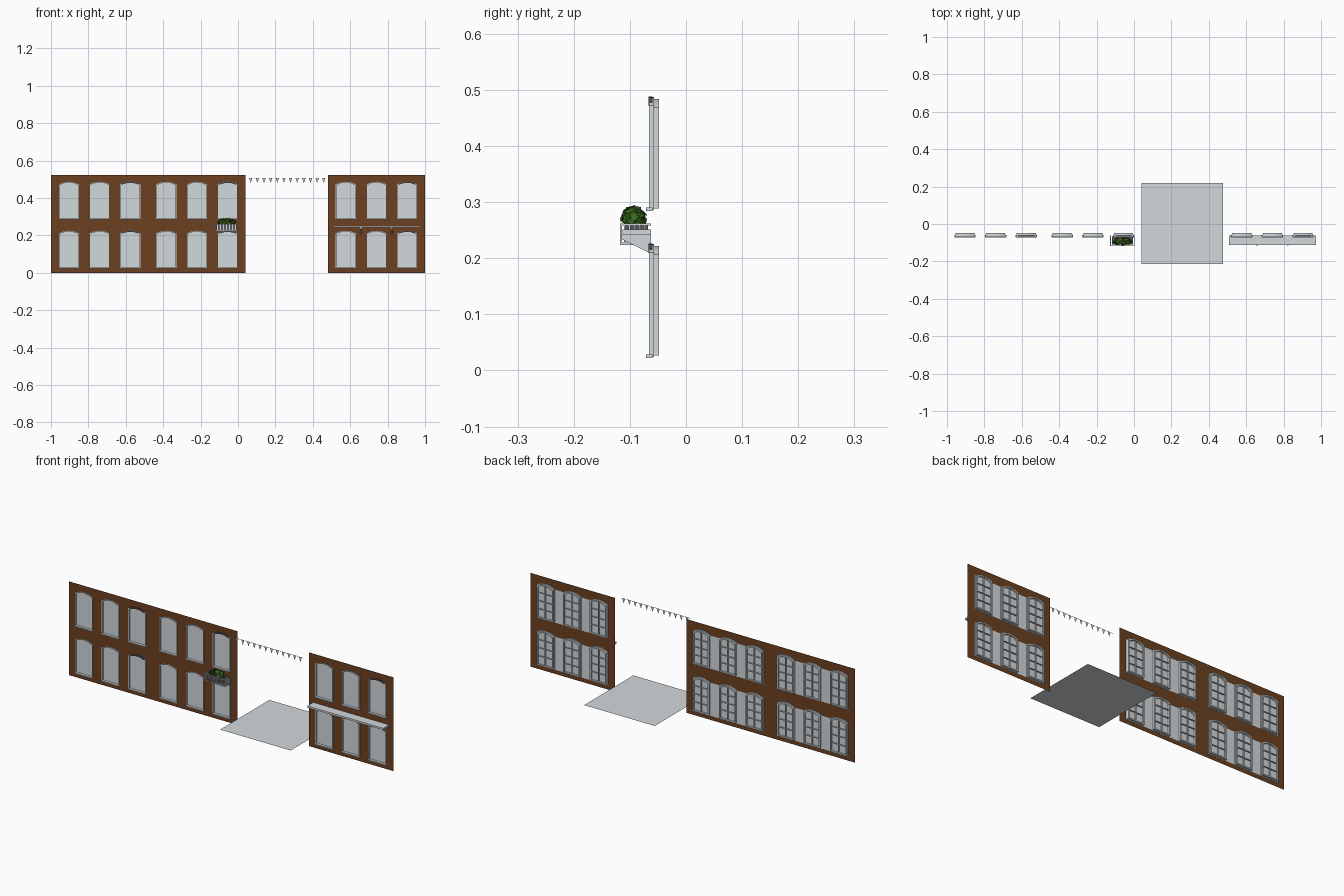
import bpy, bmesh, math, random
from mathutils import Vector, Matrix

if "Cube" in bpy.data.objects:
    bpy.data.objects.remove(bpy.data.objects["Cube"])
random.seed(4)

def mat(name, c):
    m = bpy.data.materials.new(name)
    m.diffuse_color = (*c, 1)
    m.use_nodes = True
    m.node_tree.nodes["Principled BSDF"].inputs["Base Color"].default_value = m.diffuse_color
    return m

BRICK = mat("brick_brown", (0.15, 0.052, 0.014))
LIGHT = mat("pale_grey", (0.65, 0.69, 0.71))
FRAME = mat("frame_grey", (0.52, 0.55, 0.57))
DARK = mat("dark_grey", (0.10, 0.10, 0.11))
LEAF = mat("leaf_green", (0.04, 0.16, 0.012))
LEAF2 = mat("dark_leaf_green", (0.03, 0.10, 0.01))
BLOOM = mat("dull_red", (0.13, 0.03, 0.03))

Y = -0.066   # front of the window frames
W = -0.061   # wall sheet

def finish(name, bm, *mats, normals=True):
    if normals:
        bmesh.ops.recalc_face_normals(bm, faces=bm.faces)
    me = bpy.data.meshes.new(name)
    bm.to_mesh(me)
    bm.free()
    for m in mats:
        me.materials.append(m)
    ob = bpy.data.objects.new(name, me)
    bpy.context.collection.objects.link(ob)
    return ob

def box(bm, x0, x1, y0, y1, z0, z1):
    v = [bm.verts.new((x, y, z)) for x in (x0, x1) for y in (y0, y1) for z in (z0, z1)]
    for f in ((0, 1, 3, 2), (4, 6, 7, 5), (0, 4, 5, 1), (2, 3, 7, 6), (0, 2, 6, 4), (1, 5, 7, 3)):
        bm.faces.new([v[i] for i in f])

def arch(cx, w, z0, spring, rise, n=10):
    """Outline of an opening with a shallow arched head."""
    pts = [(cx - w / 2, z0), (cx + w / 2, z0)]
    for i in range(n + 1):
        t = 1 - 2 * i / n
        pts.append((cx + t * w / 2, spring + rise * (1 - t * t)))
    return pts

def ring(bm, outer, inner, y0, y1, closed=True):
    """Frame between two outlines, from depth y0 to y1; open strips get end caps."""
    loops = [[bm.verts.new((x, y, z)) for x, z in o]
             for o, y in ((outer, y0), (outer, y1), (inner, y1), (inner, y0))]
    n = len(outer)
    for a, b in zip(loops, loops[1:] + loops[:1]):
        for i in range(n if closed else n - 1):
            j = (i + 1) % n
            bm.faces.new((a[i], a[j], b[j], b[i]))
    if not closed:
        bm.faces.new([lp[0] for lp in loops])
        bm.faces.new([lp[-1] for lp in loops])

def window_outline(cx, row, inset=0.0):
    base = 0.024 + 0.262 * row
    return arch(cx, 0.108 - 2 * inset, base + inset, base + 0.186 - inset, 0.015)

wall_spans = [(-1.0, -0.48), (-0.48, 0.04), (0.48, 1.0)]

for k, (xa, xb) in enumerate(wall_spans):
    mid = (xa + xb) / 2
    centres = [mid - 0.164, mid, mid + 0.164]
    # wall sheet with arched openings
    bm = bmesh.new()
    loops = [[(xa, 0), (xb, 0), (xb, 0.522), (xa, 0.522)]]
    loops += [window_outline(c, r) for c in centres for r in (0, 1)]
    edges = []
    for lp in loops:
        vs = [bm.verts.new((x, W, z)) for x, z in lp]
        edges += [bm.edges.new((vs[i], vs[(i + 1) % len(vs)])) for i in range(len(vs))]
    bmesh.ops.triangle_fill(bm, edges=edges, use_beauty=True, normal=(0, -1, 0))
    for f in bm.faces:
        f.normal_update()
        if f.normal.y > 0:
            f.normal_flip()
    finish(f"brick_wall_{k}", bm, BRICK, normals=False)

    frames, glass, bars = bmesh.new(), bmesh.new(), bmesh.new()
    sills, hoods, linings = bmesh.new(), bmesh.new(), bmesh.new()
    for r in (0, 1):
        base = 0.024 + 0.262 * r
        # grey lining on the back of the wall between windows
        for a, b in zip(centres, centres[1:]):
            linings.faces.new([linings.verts.new((x, W + 0.0015, z)) for x, z in (
                (a + 0.054, base), (b - 0.054, base), (b - 0.054, base + 0.184), (a + 0.054, base + 0.184))])
        for i, c in enumerate(centres):
            ring(frames, window_outline(c, r), window_outline(c, r, 0.004), Y, Y + 0.009)
            ring(frames, window_outline(c, r, 0.003), window_outline(c, r, 0.01), Y + 0.009, Y + 0.018)
            glass.faces.new([glass.verts.new((x, Y + 0.0088, z))
                             for x, z in window_outline(c, r, 0.003)])
            # sash bars behind the pane
            yb0, yb1 = Y + 0.0092, Y + 0.0155
            box(bars, c - 0.002, c + 0.002, yb0, yb1, base + 0.01, base + 0.188)
            for t in (0.055, 0.1, 0.145):
                box(bars, c - 0.046, c + 0.046, yb0, yb1, base + t - 0.0015, base + t + 0.0015)
            box(sills, c - 0.057, c + 0.057, Y - 0.005, Y + 0.006, base - 0.002, base + 0.004)
            if i == 2:  # dark arched head on the last window of each group
                top = [(x, z + 0.001) for x, z in window_outline(c, r)[3:-1]]
                low = [(x, z - 0.007) for x, z in top]
                ring(hoods, top, low, Y - 0.001, Y + 0.006, closed=False)
    finish(f"window_frames_{k}", frames, LIGHT)
    finish(f"window_panes_{k}", glass, LIGHT)
    finish(f"window_bars_{k}", bars, FRAME)
    finish(f"window_sills_{k}", sills, LIGHT)
    finish(f"arched_heads_{k}", hoods, DARK)
    finish(f"wall_linings_{k}", linings, LIGHT)

# raised courtyard platform between the walls
bm = bmesh.new()
bm.faces.new([bm.verts.new((x, y, 0.033)) for x, y in
              ((0.04, -0.215), (0.475, -0.215), (0.475, 0.218), (0.04, 0.218))])
finish("paving", bm, LIGHT, normals=False)

# bunting: string and pennants, hung a little in front of the walls
bm = bmesh.new()
N, ZB, YP = 12, 0.508, -0.106
bm.faces.new([bm.verts.new(p) for p in ((0.045, YP, ZB - 0.002), (0.472, YP, ZB - 0.002),
                                        (0.472, YP, ZB), (0.045, YP, ZB))])
for i in range(N):
    xm = 0.068 + 0.0355 * i
    bm.faces.new([bm.verts.new(p) for p in ((xm - 0.009, YP, ZB - 0.002), (xm, YP, ZB - 0.028),
                                            (xm + 0.009, YP, ZB - 0.002))])
finish("bunting", bm, LIGHT, normals=False)

# ledge on the right wall with triangular brackets
YB = W - 0.001
bm = bmesh.new()
box(bm, 0.507, 0.974, -0.113, YB, 0.241, 0.251)
finish("ledge", bm, LIGHT)

def bracket(bm, x, w):
    prof = [(YB, 0.241), (-0.116, 0.241), (-0.116, 0.235), (YB, 0.208)]
    a = [bm.verts.new((x - w, y, z)) for y, z in prof]
    b = [bm.verts.new((x + w, y, z)) for y, z in prof]
    bm.faces.new(a)
    bm.faces.new(b[::-1])
    for i in range(4):
        j = (i + 1) % 4
        bm.faces.new((a[i], a[j], b[j], b[i]))
bm = bmesh.new()
for x in (0.658, 0.822):
    bracket(bm, x, 0.005)
finish("ledge_brackets", bm, LIGHT)

# balcony basket on the left wall
X0, X1, YF = -0.128, 0.004, -0.118
bm = bmesh.new()
for z in (0.224, 0.258):
    box(bm, X0, X1, YF, YF + 0.004, z, z + 0.004)
    for x in (X0, X1 - 0.004):
        box(bm, x, x + 0.004, YF, YB, z, z + 0.004)
for i in range(9):
    x = X0 + (X1 - X0 - 0.004) * i / 8
    box(bm, x, x + 0.004, YF, YF + 0.004, 0.224, 0.26)
for i in range(1, 6):
    y = YF + (Y - YF) * i / 6
    for x in (X0, X1 - 0.003):
        box(bm, x, x + 0.003, y - 0.0015, y + 0.0015, 0.224, 0.26)
finish("balcony_railing", bm, LIGHT)
bm = bmesh.new()
box(bm, X0 + 0.01, X1 - 0.01, -0.11, Y - 0.002, 0.23, 0.258)
finish("planter_box", bm, DARK)

# plants: broad leaves spread over a rounded bush, facing outward
bm = bmesh.new()
centre = Vector((-0.062, -0.094, 0.268))
for i in range(150):
    a, e = random.uniform(0, math.tau), random.uniform(-0.2, 1.4)
    n = Vector((math.cos(a) * math.cos(e), math.sin(a) * math.cos(e), math.sin(e)))
    rad = random.uniform(0.75, 1.0)
    root = centre + Vector((n.x * 0.05 * rad, n.y * 0.023 * rad, n.z * 0.024 * rad))
    n = (n + Vector([random.uniform(-0.4, 0.4) for _ in range(3)])).normalized()
    d = Matrix.Rotation(random.uniform(0, math.tau), 3, n) @ n.orthogonal().normalized()
    s = n.cross(d)
    L = random.uniform(0.012, 0.02)
    pts = [root - d * L * 0.5, root - s * L * 0.38, root + d * L * 0.5, root + s * L * 0.38]
    for p in pts:
        p.y = min(max(p.y, -0.126), Y - 0.001)
        p.z = min(p.z, 0.299)
    v = [bm.verts.new(p) for p in pts]
    k = 2 if i % 15 == 0 else (0 if i % 5 < 3 else 1)
    for q in ((0, 2, 1), (0, 3, 2)):
        f = bm.faces.new([v[j] for j in q])
        f.material_index = k
        f.normal_update()
        if f.normal.dot(n) < 0:
            f.normal_flip()
finish("plants", bm, LEAF, LEAF2, BLOOM, normals=False)
